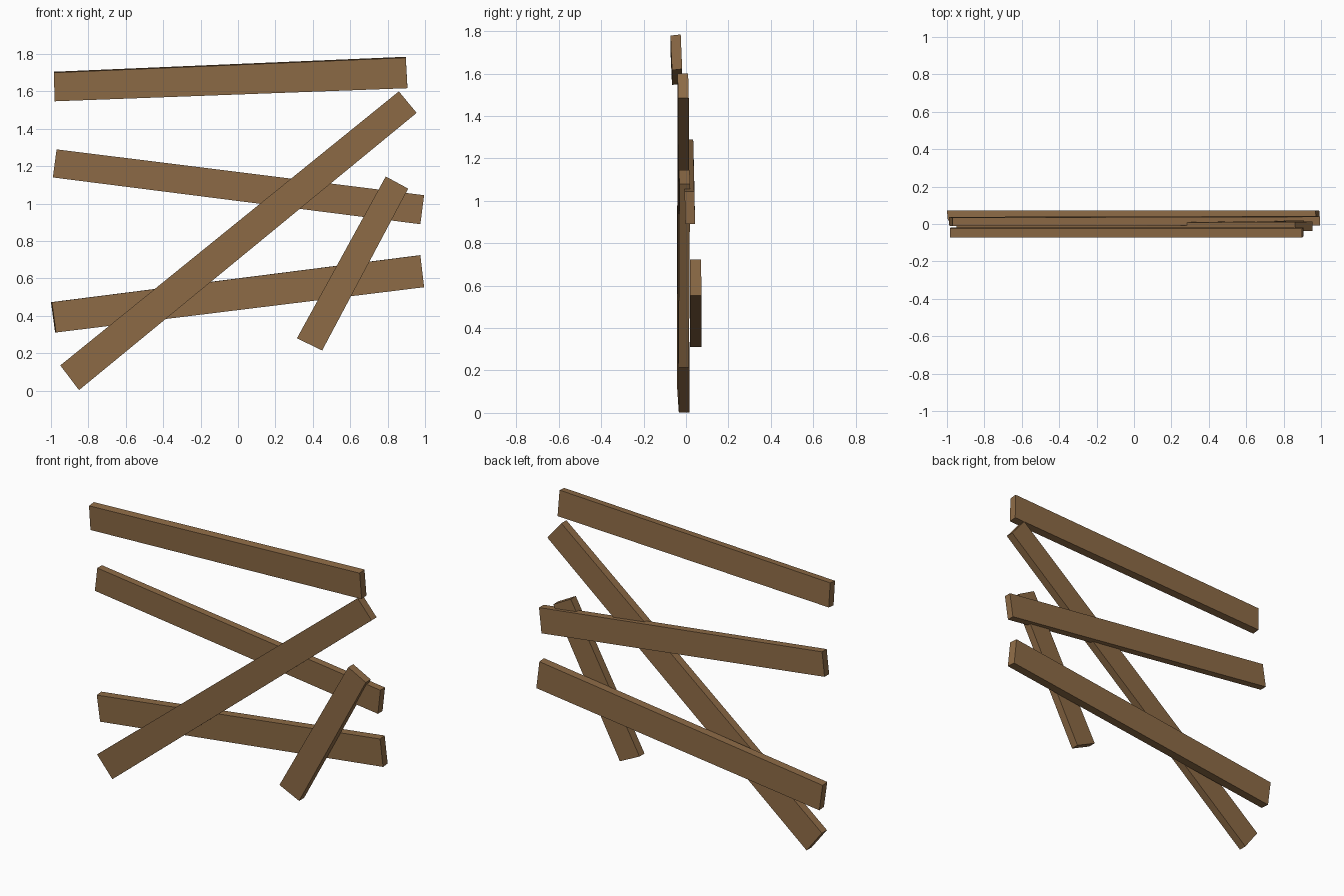
import bpy, bmesh

if "Cube" in bpy.data.objects:
    bpy.data.objects.remove(bpy.data.objects["Cube"])

wood = bpy.data.materials.new("brown wood")
wood.diffuse_color = (0.27, 0.148, 0.062, 1)
wood.use_nodes = True
wood.node_tree.nodes["Principled BSDF"].inputs["Base Color"].default_value = wood.diffuse_color


def plank(name, corners, thickness, lean=(0, 0)):
    """Rough-sawn board: four front corners (x, y, z), extruded backwards."""
    bm = bmesh.new()
    front = bm.faces.new([bm.verts.new(c) for c in corners])
    back = bmesh.ops.extrude_face_region(bm, geom=[front], use_keep_orig=True)
    moved = [v for v in back["geom"] if isinstance(v, bmesh.types.BMVert)]
    bmesh.ops.translate(bm, verts=moved, vec=(lean[0], thickness, lean[1]))
    bmesh.ops.recalc_face_normals(bm, faces=bm.faces)
    mesh = bpy.data.meshes.new(name)
    bm.to_mesh(mesh)
    bm.free()
    mesh.materials.append(wood)
    bpy.context.collection.objects.link(bpy.data.objects.new(name, mesh))


# Corners run top left, top right, bottom right, bottom left
# Three boards lying roughly level
plank("top_plank", [(-0.985, -0.073, 1.70), (0.897, -0.073, 1.78),
                    (0.906, -0.066, 1.617), (-0.98, -0.066, 1.547)], 0.048, (0, 0.005))
plank("middle_plank", [(-0.97, -0.012, 1.29), (0.995, -0.007, 1.045),
                       (0.975, -0.003, 0.89), (-0.99, -0.008, 1.14)], 0.046)
plank("lower_plank", [(-0.995, 0.018, 0.473), (0.975, 0.018, 0.724),
                      (0.995, 0.020, 0.553), (-0.973, 0.020, 0.311)], 0.053, (-0.005, 0))
# Long diagonal brace across the front
plank("diagonal_plank", [(-0.95, -0.043, 0.135), (0.86, -0.040, 1.60),
                         (0.955, -0.037, 1.485), (-0.85, -0.034, 0.003)], 0.05)
# Short steep board on the right
plank("short_plank", [(0.79, -0.033, 1.145), (0.91, -0.031, 1.08),
                      (0.45, -0.036, 0.215), (0.315, -0.038, 0.28)], 0.05)
